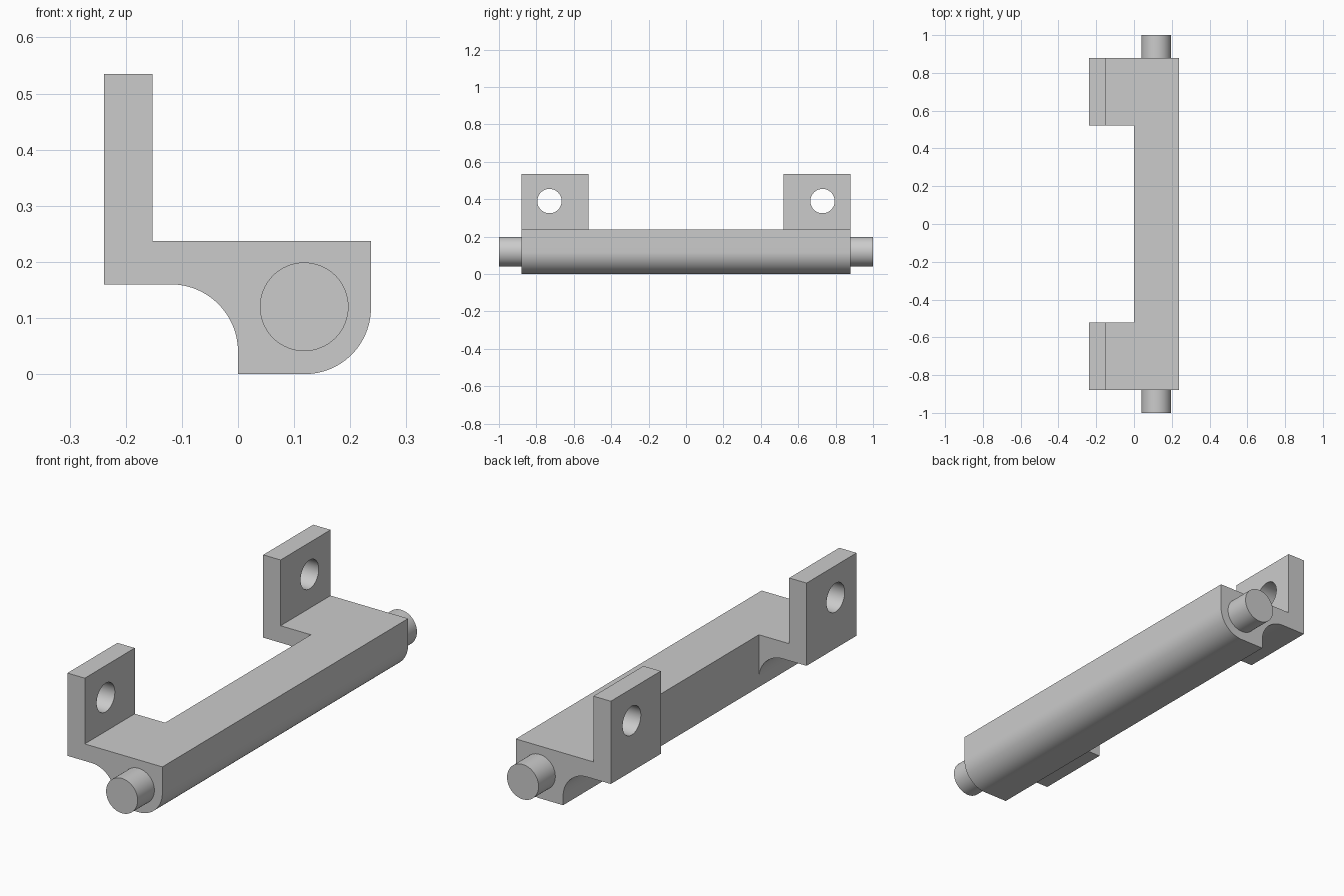
import bpy
import math
from mathutils import Vector

cube = bpy.data.objects.get("Cube")
if cube:
    bpy.data.objects.remove(cube, do_unlink=True)

grey = bpy.data.materials.new("plain grey")
grey.use_nodes = True
colour = (0.6, 0.6, 0.6, 1)
grey.diffuse_color = colour
grey.node_tree.nodes["Principled BSDF"].inputs["Base Color"].default_value = colour

HALF = 0.237       # half width of the bracket, also the height of the bar
BAR_END = 0.88     # half length of the bar
TAB_START = 0.522  # inner edge of each mounting tab


def arc(cx, cz, r, start, end, steps=24):
    angles = [math.radians(start + (end - start) * i / steps) for i in range(steps + 1)]
    return [(cx + r * math.cos(a), cz + r * math.sin(a)) for a in angles]


def extrude_y(name, points, y0, y1):
    n = len(points)
    verts = [(x, y, z) for y in (y0, y1) for x, z in points]
    faces = [tuple(range(n)), tuple(reversed(range(n, 2 * n)))]
    faces += [(i, i + n, (i + 1) % n + n, (i + 1) % n) for i in range(n)]
    mesh = bpy.data.meshes.new(name)
    mesh.from_pydata(verts, [], faces)
    mesh.materials.append(grey)
    obj = bpy.data.objects.new(name, mesh)
    bpy.context.collection.objects.link(obj)
    return obj


def cylinder(name, radius, start, end):
    start, end = Vector(start), Vector(end)
    axis = end - start
    bpy.ops.mesh.primitive_cylinder_add(
        vertices=64, radius=radius, depth=axis.length, location=(start + end) / 2,
        rotation=axis.to_track_quat('Z', 'Y').to_euler())
    obj = bpy.context.object
    obj.name = name
    obj.data.materials.append(grey)
    return obj


def select(obj):
    bpy.ops.object.select_all(action='DESELECT')
    obj.select_set(True)
    bpy.context.view_layer.objects.active = obj


def cut(target, cutter):
    cutter.hide_render = True
    mod = target.modifiers.new("cut", 'BOOLEAN')
    mod.operation = 'DIFFERENCE'
    mod.solver = 'EXACT'
    mod.object = cutter
    select(target)
    bpy.ops.object.modifier_apply(modifier=mod.name)
    bpy.data.objects.remove(cutter, do_unlink=True)


def smooth(obj):
    select(obj)
    bpy.ops.object.shade_smooth_by_angle(angle=math.radians(30))


# Bar with rounded lower edge, filleted shelf and upright plate
profile = [(0, 0)]
profile += arc(HALF - 0.118, 0.118, 0.118, -90, 0)
profile += [(HALF, HALF), (-0.152, HALF), (-0.152, 0.535), (-HALF - 0.002, 0.535), (-HALF - 0.002, 0.16)]
profile += arc(-0.12, 0.04, 0.12, 90, 0)
bracket = extrude_y("bracket", profile, -BAR_END, BAR_END)

# Gap between the two mounting tabs
gap = [(-0.5, -0.1), (0, -0.1), (0, 0.7), (-0.5, 0.7)]
cut(bracket, extrude_y("gap_cutter", gap, -TAB_START, TAB_START))

# Screw holes through the tabs
for y in (-0.73, 0.73):
    cut(bracket, cylinder("hole_cutter", 0.065, (-0.4, y, 0.39), (0, y, 0.39)))
smooth(bracket)

# Pivot pins at the two ends
for name, side in (("front_pin", -1), ("back_pin", 1)):
    smooth(cylinder(name, 0.079, (0.118, side * (BAR_END - 0.01), 0.12), (0.118, side, 0.12)))
